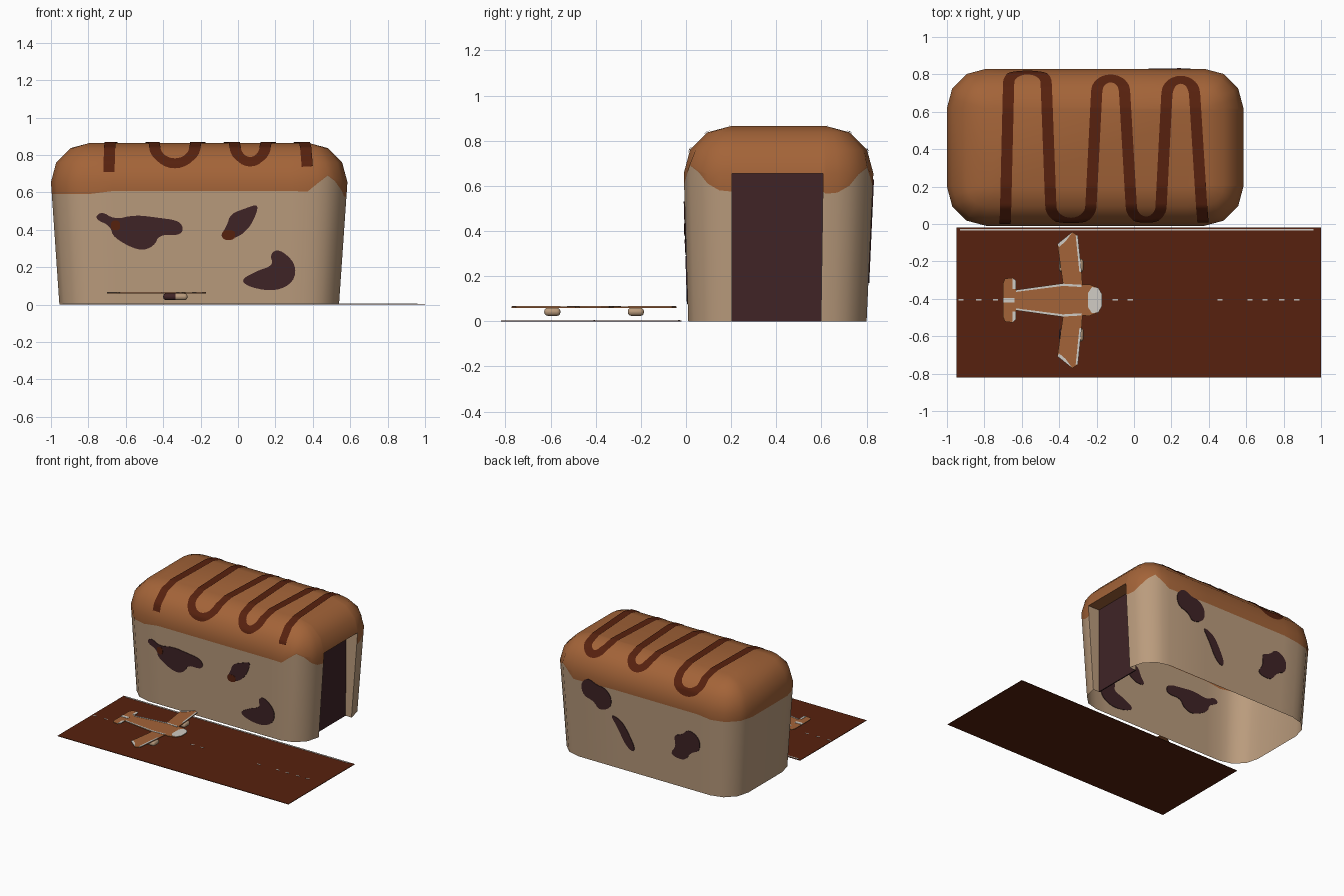
import bpy, bmesh, math
from mathutils import Vector

if "Cube" in bpy.data.objects:
    bpy.data.objects.remove(bpy.data.objects["Cube"])


def mat(name, srgb):
    m = bpy.data.materials.new(name)
    m.diffuse_color = [((c + .055) / 1.055) ** 2.4 for c in srgb] + [1]
    m.use_nodes = True
    m.node_tree.nodes["Principled BSDF"].inputs["Base Color"].default_value = m.diffuse_color
    return m


CRUMB = mat("crumb_tan", (.73, .61, .49))
CRUST = mat("crust_brown", (.64, .39, .22))
CHOC = mat("chocolate", (.34, .13, .055))
PLUM = mat("dark_plum", (.25, .14, .15))
ICING = mat("icing_white", (.82, .80, .77))


def make(name, verts, faces, mats, idx=None, smooth=None, weld=False, fix=False):
    me = bpy.data.meshes.new(name)
    me.from_pydata([tuple(v) for v in verts], [], faces)
    for m in mats:
        me.materials.append(m)
    if idx:
        me.polygons.foreach_set("material_index", idx)
    bm = bmesh.new()
    bm.from_mesh(me)
    if weld:
        bmesh.ops.remove_doubles(bm, verts=bm.verts, dist=1e-4)
    if fix:
        bmesh.ops.recalc_face_normals(bm, faces=bm.faces)
    bm.to_mesh(me)
    bm.free()
    ob = bpy.data.objects.new(name, me)
    bpy.context.collection.objects.link(ob)
    if smooth:
        bpy.ops.object.select_all(action='DESELECT')
        ob.select_set(True)
        bpy.context.view_layer.objects.active = ob
        bpy.ops.object.shade_smooth_by_angle(angle=math.radians(smooth))
    return ob


def plate(name, pts, place, lo, hi, m):
    """Thin prism from a 2D outline; place(u, v, offset) gives the 3D point."""
    n = len(pts)
    v = [place(a, b, lo) for a, b in pts] + [place(a, b, hi) for a, b in pts]
    f = [list(range(n))[::-1], list(range(n, 2 * n))]
    f += [[i, (i + 1) % n, n + (i + 1) % n, n + i] for i in range(n)]
    return make(name, v, f, [m], fix=True)


def rounded(pts, times=2):
    for _ in range(times):
        out = []
        for (a, b), (c, d) in zip(pts, pts[1:] + pts[:1]):
            out += [(a * .75 + c * .25, b * .75 + d * .25), (a * .25 + c * .75, b * .25 + d * .75)]
        pts = out
    return pts


def rect(x0, x1, y0, y1):
    return [(x0, y0), (x1, y0), (x1, y1), (x0, y1)]


flat = lambda u, v, o: (u, v, o)

# ---- loaf shell: columns (inner-rect fractions, corner offset, crust height)
LOW, FULL, R, ZS = (-.955, .54, .01, .80, .19), (-1, .585, -.01, .83, .21), .21, .655
PEAK = [.605, .65, .69, .66, .61, .58, .575]
corners = [(1, 0), (1, 1), (0, 1), (0, 0)]
cols = []
for i, (fx, fy) in enumerate(corners):
    for k in range(7):
        def on(kk):
            a = math.radians(-90 + 90 * i + 15 * kk)
            return Vector((math.cos(a), math.sin(a)))
        o = on(k) if k % 2 == 0 else (on(k - 1) + on(k + 1)) / 2
        b = PEAK[k] if i == 0 else PEAK[6 - k] - .01 if i == 1 else .592
        cols.append((fx, fy, o.x, o.y, b))
    if i == 0:                                   # door edges
        d0 = len(cols)
        cols += [(1, .01, 1, 0, .575), (1, .97, 1, 0, .575)]
    if i == 1:
        cols += [(f, 1, 0, 1, .605) for f in (.7, .4, .1)]
    if i == 3:
        cols += [(f, 0, 0, -1, .607) for f in (.1, .4, .7, .92)]


def spot_on(c, z, inset=0.0):
    t = min(z / ZS, 1)
    x0, x1, y0, y1, r = [a + (b - a) * t for a, b in zip(LOW, FULL)]
    return Vector((x0 + r + (x1 - x0 - 2 * r) * c[0] + c[2] * (r - inset),
                   y0 + r + (y1 - y0 - 2 * r) * c[1] + c[3] * (r - inset), z))


rings = [[spot_on(c, 0) for c in cols], [spot_on(c, c[4]) for c in cols],
         [spot_on(c, max(ZS, c[4] + .008)) for c in cols]]
for a in (30, 60, 90):
    a = math.radians(a)
    rings.append([spot_on(c, ZS + R * math.sin(a), R * (1 - math.cos(a))) for c in cols])
n = len(cols)
faces, idx = [], []
for j in range(len(rings) - 1):
    for i in range(n):
        if i == d0 and j < 2:
            continue                             # doorway
        k = (i + 1) % n
        faces.append([j * n + i, j * n + k, (j + 1) * n + k, (j + 1) * n + i])
        idx.append(0 if j == 0 else 1)
faces.append([(len(rings) - 1) * n + i for i in range(n)])
idx.append(1)
make("loaf_shell", sum(rings, []), faces, [CRUMB, CRUST], idx, smooth=42, weld=True)

# ---- recessed door with its frame
outer = [spot_on(cols[d0], 0), spot_on(cols[d0], ZS), spot_on(cols[d0 + 1], ZS), spot_on(cols[d0 + 1], 0)]
inner = [Vector((.49, p.y, p.z)) for p in outer]
make("door_frame", outer + inner, [[0, 4, 5, 1], [1, 5, 6, 2], [2, 6, 7, 3]], [CRUMB, CRUST], [0, 1, 0])
plate("door", [(p.y, p.z) for p in inner], lambda u, v, o: (o, u, v), .482, .49, PLUM)


# ---- fruit spots set through the front and back walls
def front(u, v, o):
    return (u, .01 - .02 * v / ZS - o, v)


def back(u, v, o):
    return (u, .80 + .03 * v / ZS + o, v)


fruit = [
    (front, [(-.77, .46), (-.73, .50), (-.66, .455), (-.55, .48), (-.43, .465), (-.32, .45), (-.29, .41),
             (-.31, .37), (-.42, .375), (-.45, .31), (-.53, .285), (-.67, .36), (-.68, .42)]),
    (front, [(-.10, .36), (-.03, .35), (.03, .38), (.08, .44), (.115, .54), (.04, .515), (-.04, .485), (-.06, .42)]),
    (front, [(.01, .13), (.07, .09), (.2, .07), (.30, .12), (.31, .22), (.22, .30), (.17, .27), (.19, .21), (.1, .18)]),
    (back, [(.31, .58), (.25, .64), (.17, .60), (.11, .60), (.05, .54), (.06, .45), (.16, .41), (.2, .47), (.29, .49)]),
    (back, [(.07, .41), (-.03, .38), (-.09, .29), (-.14, .19), (-.11, .16), (-.05, .21), (0, .31)]),
    (back, [(-.47, .39), (-.54, .41), (-.60, .47), (-.69, .42), (-.69, .32), (-.61, .29), (-.56, .21), (-.43, .23), (-.49, .31)]),
]
for i, (wall, pts) in enumerate(fruit):
    plate(f"fruit_spot_{i + 1}", rounded(pts), wall, -.004, .004, PLUM)
for i, (x, z, w) in enumerate([(-.655, .425, .025), (-.05, .375, .035)]):
    plate(f"rust_fleck_{i + 1}", rounded(rect(x - w, x + w, z - .03, z + .025)), front, .0045, .006, CHOC)

# ---- chocolate drizzle: ribbon wrapped over the loaf section
section = [Vector((-.01, .6))]
for yc, angs in ((.20, (180, 150, 120, 90)), (.62, (90, 60, 30, 0))):
    for a in angs:
        a = math.radians(a)
        section.append(Vector((yc + R * math.cos(a), ZS + R * math.sin(a))))


def wrap(x, s):
    for a, b in zip(section, section[1:]):
        d = b - a
        if s <= d.length or b is section[-1]:
            t = d.normalized()
            p = a + t * s + Vector((-t.y, t.x)) * .005
            return (x, p.x, p.y)
        s -= d.length


path = []


def leg(x0, s0, x1, s1):
    for i in range(61):
        t = i / 60
        path.append(Vector((x0 + (x1 - x0) * t, s0 + (s1 - s0) * t)))


def turn(x0, x1, s, h):
    for i in range(1, 16):
        a = math.pi * i / 16
        path.append(Vector(((x0 + x1) / 2 - (x1 - x0) / 2 * math.cos(a), s + h * math.sin(a))))


leg(-.69, .11, -.67, .95)
turn(-.67, -.47, .95, .09)
leg(-.47, .95, -.445, .28)
turn(-.445, -.23, .28, -.12)
leg(-.23, .28, -.20, .88)
turn(-.20, -.05, .88, .10)
leg(-.05, .88, -.015, .28)
turn(-.015, .145, .28, -.11)
leg(.145, .28, .175, .86)
turn(.175, .325, .86, .11)
leg(.325, .86, .37, .14)
verts, faces, W = [], [], 6
for i, p in enumerate(path):
    t = (path[min(i + 1, len(path) - 1)] - path[max(i - 1, 0)]).normalized()
    for j in range(W + 1):
        q = p + Vector((-t.y, t.x)) * .06 * (j / W - .5)
        verts.append(wrap(q.x, q.y))
m = W + 1
for i in range(len(path) - 1):
    for j in range(W):
        faces.append([i * m + j, (i + 1) * m + j, (i + 1) * m + j + 1, i * m + j + 1])
make("chocolate_drizzle", verts, faces, [CHOC], smooth=50)

# ---- runway with icing markings
plate("runway", rect(-.95, 1, -.82, -.02), flat, 0, .004, CHOC)
plate("runway_edge_line", rect(-.93, .96, -.035, -.026), flat, .004, .006, ICING)
for i, x in enumerate((-.925, -.83, -.74, -.10, -.02, .46, .62, .70, .79, .87)):
    plate(f"centre_dash_{i + 1}", rect(x - .014, x + .014, -.409, -.402), flat, .004, .006, ICING)

# ---- flat biscuit aeroplane, mirrored about its own centre line
CY = -.407
half = [(-.17, .03), (-.19, .065), (-.24, .085), (-.275, .082), (-.28, .15), (-.30, .345), (-.33, .365),
        (-.41, .30), (-.38, .09), (-.63, .055), (-.635, .105), (-.65, .12), (-.69, .115), (-.70, .09)]
outline = [(x, CY + y) for x, y in half] + [(x, CY - y) for x, y in reversed(half)]
plate("aeroplane_body", outline, flat, .059, .065, CRUST)
nose = [(-.17, .03), (-.19, .065), (-.225, .07), (-.245, .04)]
plate("aeroplane_nose", [(x, CY + y) for x, y in nose] + [(x, CY - y) for x, y in reversed(nose)],
      flat, .065, .067, ICING)
plate("tail_icing", rect(-.70, -.64, CY - .012, CY + .012), flat, .065, .067, ICING)
trims = {"wing_front_trim": [(-.28, .15), (-.30, .345), (-.312, .345), (-.292, .15)],
         "wing_tip_trim": [(-.33, .363), (-.41, .30), (-.40, .285), (-.365, .315)],
         "fuselage_trim": [(-.28, .082), (-.38, .088), (-.63, .054), (-.63, .044), (-.38, .076), (-.28, .07)],
         "tail_trim": [(-.632, .06), (-.632, .105), (-.65, .12), (-.65, .06)]}
for side, s in (("left", 1), ("right", -1)):
    for name, pts in trims.items():
        plate(f"{name}_{side}", [(x, CY + s * y) for x, y in pts], flat, .065, .067, ICING)
    # wheel pods: rounded blocks, dark rear half
    me = bpy.data.meshes.new(f"wheel_{side}")
    bm = bmesh.new()
    bmesh.ops.create_cube(bm, size=1)
    for v in bm.verts:
        v.co = Vector((v.co.x * .13 - .335, v.co.y * .072 + CY + s * .185, v.co.z * .036 + .042))
    bmesh.ops.bevel(bm, geom=bm.edges[:], offset=.016, segments=3, profile=.5, affect='EDGES')
    bmesh.ops.bisect_plane(bm, geom=bm.verts[:] + bm.edges[:] + bm.faces[:],
                           plane_co=(-.335, 0, 0), plane_no=(1, 0, 0))
    for f in bm.faces:
        f.smooth = True
        f.material_index = int(f.calc_center_median().x < -.335 and s < 0)
    bm.to_mesh(me)
    bm.free()
    me.materials.append(CRUMB)
    me.materials.append(PLUM)
    bpy.context.collection.objects.link(bpy.data.objects.new(f"wheel_{side}", me))
